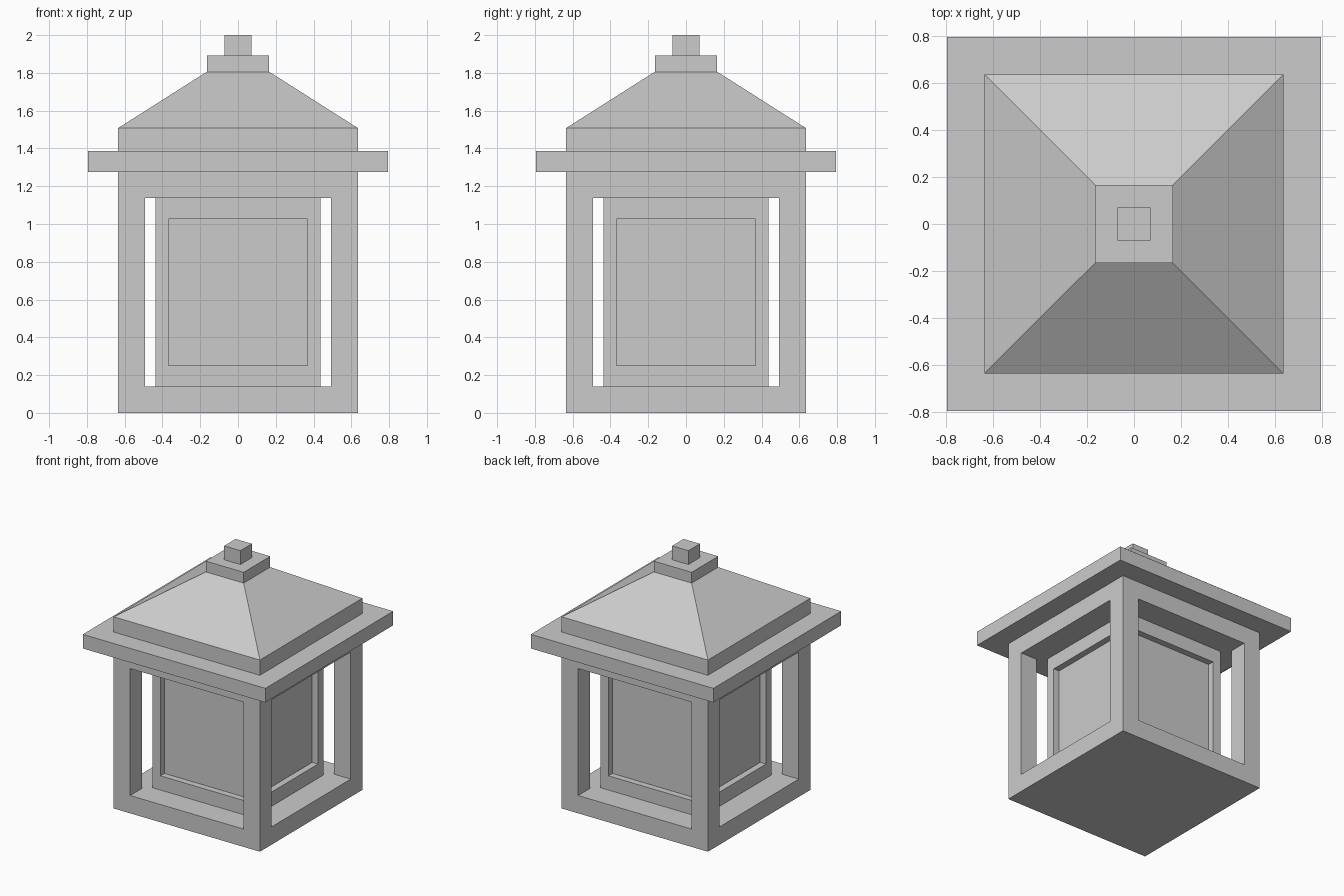
import bpy
import bmesh

cube = bpy.data.objects.get("Cube")
if cube:
    bpy.data.objects.remove(cube, do_unlink=True)

# One plain stone grey
STONE = (0.6, 0.6, 0.6, 1.0)
stone = bpy.data.materials.new("stone_grey")
stone.use_nodes = True
stone.diffuse_color = STONE
stone.node_tree.nodes["Principled BSDF"].inputs["Base Color"].default_value = STONE


def finish(name, bm):
    bmesh.ops.recalc_face_normals(bm, faces=bm.faces)
    mesh = bpy.data.meshes.new(name)
    bm.to_mesh(mesh)
    bm.free()
    mesh.materials.append(stone)
    obj = bpy.data.objects.new(name, mesh)
    bpy.context.collection.objects.link(obj)
    return obj


def block(half_x, half_y, low, high):
    bm = bmesh.new()
    bmesh.ops.create_cube(bm, size=2)
    for v in bm.verts:
        v.co.x *= half_x
        v.co.y *= half_y
        v.co.z = high if v.co.z > 0 else low
    return bm


# Levels and half widths
FLOOR, CEILING, EAVES = 0.14, 1.138, 1.276
BODY, OPENING, CORE, CAP = 0.636, 0.492, 0.437, 0.165

# Corner posts, base and header in one piece, opened right through both ways
body = finish("post_frame", block(BODY, BODY, 0, EAVES))
for name, hx, hy in (("side_cutter", 1, OPENING), ("front_cutter", OPENING, 1)):
    cutter = finish(name, block(hx, hy, FLOOR, CEILING))
    cutter.hide_render = True
    mod = body.modifiers.new(name, "BOOLEAN")
    mod.operation = "DIFFERENCE"
    mod.solver = "EXACT"
    mod.object = cutter
    bpy.context.view_layer.objects.active = body
    bpy.ops.object.modifier_apply(modifier=mod.name)
    bpy.data.objects.remove(cutter, do_unlink=True)

# Inner lamp box with a recessed panel on each side
bm = block(CORE, CORE, FLOOR, CEILING)
bm.normal_update()
sides = [f for f in bm.faces if abs(f.normal.z) < 0.5]
bmesh.ops.inset_individual(bm, faces=sides, thickness=0.096)
for f in sides:
    for v in f.verts:
        v.co.z = 1.027 if v.co.z > 0.6 else 0.252
bm.normal_update()
bmesh.ops.inset_individual(bm, faces=sides, thickness=0, depth=-0.05)
finish("lamp_box", bm)

# Wide eaves slab
finish("eaves_slab", block(0.794, 0.794, EAVES, 1.387))

# Roof: upright step, then a hipped slope up to the cap
bm = block(BODY, BODY, 1.387, 1.507)
bm.normal_update()
top = max(bm.faces, key=lambda f: f.calc_center_median().z)
rise = bmesh.ops.extrude_face_region(bm, geom=[top])["geom"]
bmesh.ops.delete(bm, geom=[top], context="FACES_ONLY")
for v in rise:
    if isinstance(v, bmesh.types.BMVert):
        v.co.x *= CAP / BODY
        v.co.y *= CAP / BODY
        v.co.z = 1.806
finish("hipped_roof", bm)

# Cap and finial
finish("roof_cap", block(CAP, CAP, 1.806, 1.891))
finish("finial", block(0.071, 0.071, 1.891, 2.0))
